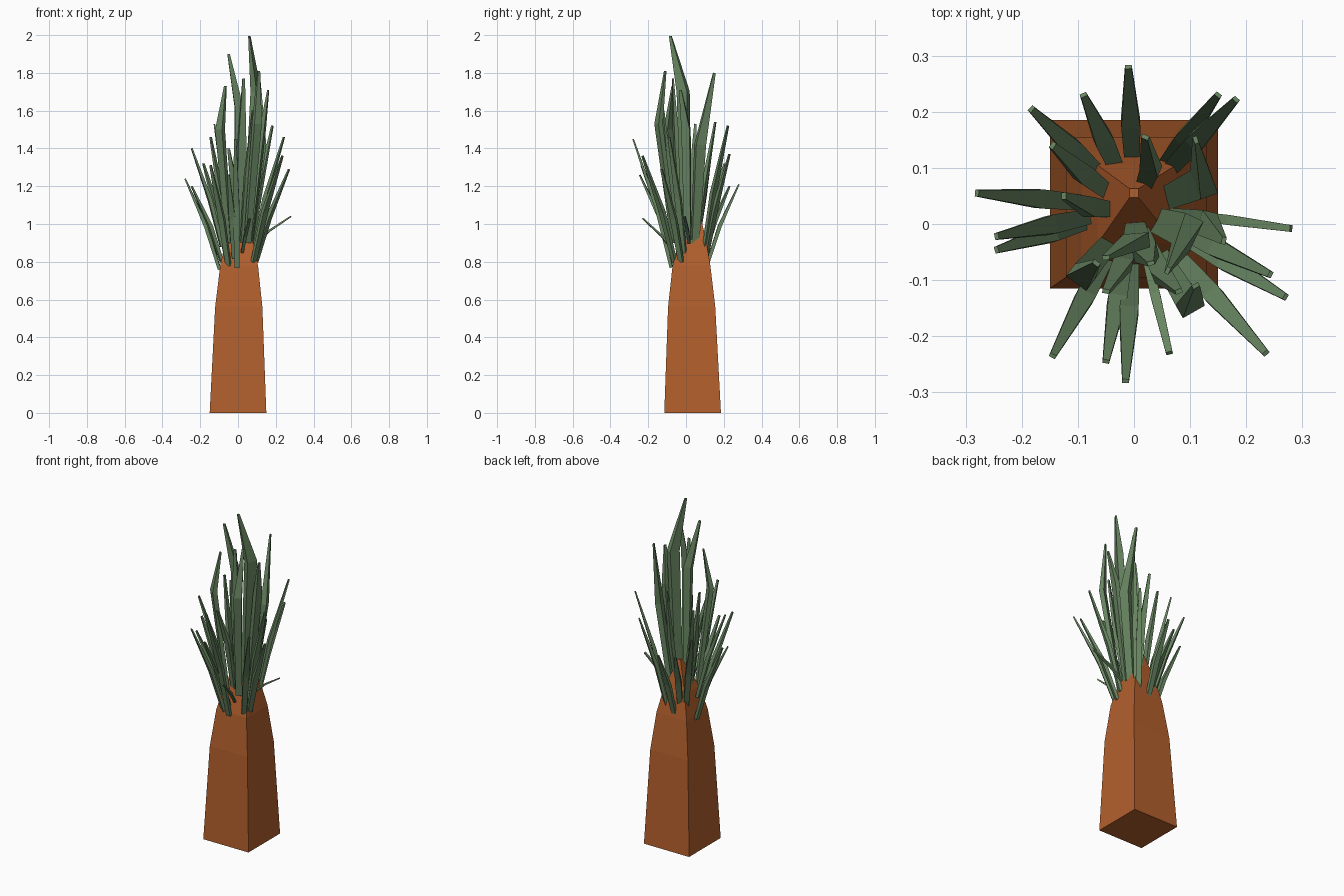
import bpy
from mathutils import Vector

if "Cube" in bpy.data.objects:
    bpy.data.objects.remove(bpy.data.objects["Cube"])


def material(name, rgb):
    m = bpy.data.materials.new(name)
    m.diffuse_color = (*rgb, 1)
    m.use_nodes = True
    m.node_tree.nodes["Principled BSDF"].inputs["Base Color"].default_value = m.diffuse_color
    return m


BARK = material("orange bark", (0.45, 0.115, 0.026))
LEAF = material("dull green", (0.138, 0.235, 0.12))


def loft(name, rings, mat):
    """Skin a stack of four-cornered rings and cap both ends."""
    verts = [v for ring in rings for v in ring]
    n = len(rings)
    faces = [(3, 2, 1, 0), tuple(range(4 * n - 4, 4 * n))]
    for k in range(n - 1):
        for i in range(4):
            j = (i + 1) % 4
            faces.append((4*k + i, 4*k + j, 4*k + 4 + j, 4*k + 4 + i))
    me = bpy.data.meshes.new(name)
    me.from_pydata(verts, [], faces)
    me.materials.append(mat)
    ob = bpy.data.objects.new(name, me)
    bpy.context.collection.objects.link(ob)
    return ob


CORNERS = ((-1, -1), (1, -1), (1, 1), (-1, 1))

# square trunk narrowing to a point: centre x, centre y, z, half width
trunk = [(0, .035, 0, .15), (.004, .03, .56, .125),
         (.006, .029, .78, .1), (.005, .035, .92, .07), (0, .055, 1.1, .008)]
loft("trunk", [[(x + a*h, y + b*h, z) for a, b in CORNERS]
               for x, y, z, h in trunk], BARK)


def leaf(name, points, widths):
    """Bent flat blade through the points, broad side facing outwards."""
    points = [Vector(p) for p in points]
    axis = (points[-1] - points[0]).normalized()
    out = points[1] - Vector((0, .03, points[1].z))
    side = axis.cross(out).normalized()
    thick = side.cross(axis).normalized()
    rings = []
    for p, w in zip(points, widths):
        rings.append([p + side*a*w/2 + thick*b*w*.3 for a, b in CORNERS])
    ob = loft(name, rings, LEAF)
    # consistent outward normals
    import bmesh
    bm = bmesh.new()
    bm.from_mesh(ob.data)
    bmesh.ops.recalc_face_normals(bm, faces=bm.faces)
    bm.to_mesh(ob.data)
    bm.free()


# outer leaves fan out from the trunk: tip x, y, z and base z
outer = [
    (-.01, .28, 1.21, .8), (-.09, .23, 1.2, .85), (-.183, .205, 1.32, .85),
    (-.28, .055, 1.24, .76), (-.245, -.022, 1.4, .88), (-.245, -.046, 1.2, .8),
    (-.145, -.235, 1.31, .78), (-.05, -.245, 1.26, .82), (-.015, -.28, 1.45, .77),
    (.063, -.23, 1.03, .85), (.235, -.23, 1.36, .8), (.27, -.13, 1.29, .8),
    (.243, -.09, 1.46, .85), (.28, -.008, 1.04, .9), (.182, .222, 1.52, .85),
    (.15, .23, 1.37, .8)]
for i, (x, y, z, bz) in enumerate(outer):
    c = Vector((0, .03, 0))
    d = Vector((x, y, 0)) - c
    base = c + d*.35 + Vector((0, 0, bz))
    mid = c + d*.6 + Vector((0, 0, bz + (z - bz)*.47))
    w = .018 if z < 1.1 else .034
    leaf(f"outer_leaf_{i + 1}", (base, mid, (x, y, z)), (w*.8, w, .012))

# upright inner leaves: middle x, y, z, tip x, y, z and width
inner = [
    (.095, -.015, 1.7, .06, -.083, 1.995, .06), (.005, -.03, 1.62, -.05, -.06, 1.9, .045),
    (.02, -.05, 1.4, .03, -.07, 1.77, .045), (.1, -.145, 1.53, .11, -.11, 1.81, .045),
    (.13, .0, 1.5, .16, -.03, 1.71, .045), (-.095, -.095, 1.5, -.067, -.07, 1.73, .045),
    (.125, .075, 1.42, .11, .15, 1.8, .055), (-.08, .03, 1.22, -.125, .05, 1.53, .035),
    (-.09, .09, 1.15, -.145, .14, 1.46, .035), (.03, .1, 1.22, .02, .155, 1.54, .035),
    (.05, -.09, 1.25, .08, -.12, 1.6, .035), (-.02, -.07, 1.2, -.05, -.12, 1.4, .035)]
for i, (mx, my, mz, x, y, z, w) in enumerate(inner):
    base = (mx*.5, .02 + (my - .02)*.5, .9)
    leaf(f"inner_leaf_{i + 1}", (base, (mx, my, mz), (x, y, z)), (w*.75, w, .013))
